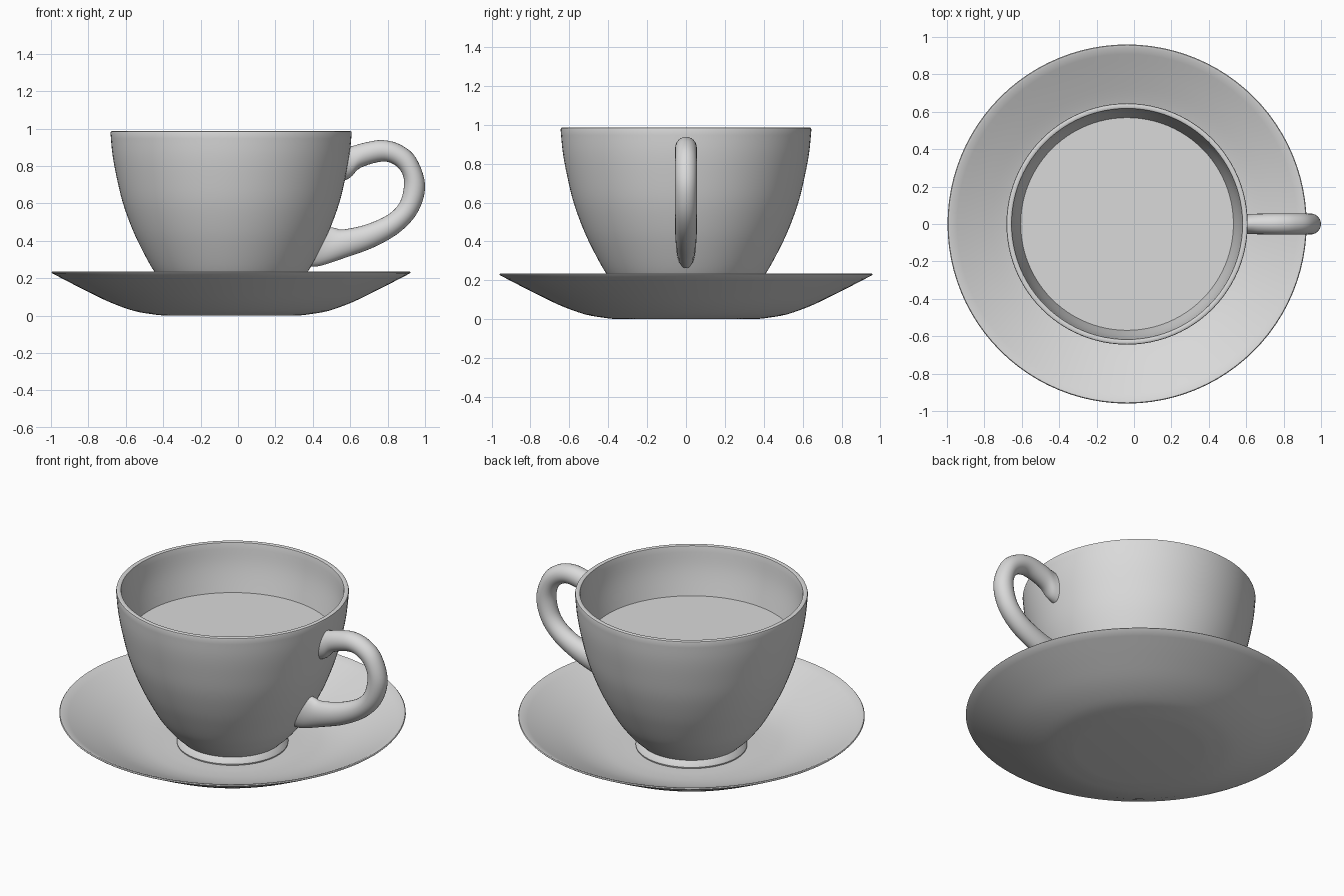
import bpy, bmesh, math
from mathutils import Vector

if "Cube" in bpy.data.objects:
    bpy.data.objects.remove(bpy.data.objects["Cube"])

CX = -0.037   # axis of cup and saucer

mat = bpy.data.materials.new("plain_grey")
mat.diffuse_color = (0.7, 0.7, 0.7, 1)
mat.use_nodes = True
mat.node_tree.nodes["Principled BSDF"].inputs["Base Color"].default_value = mat.diffuse_color


def smooth(pts, n=4):
    """Catmull-Rom curve through points of any dimension."""
    p = [Vector(q) for q in pts]
    p = [p[0] * 2 - p[1]] + p + [p[-1] * 2 - p[-2]]
    out = []
    for i in range(1, len(p) - 2):
        a, b, c, d = p[i - 1:i + 3]
        for k in range(n):
            t = k / n
            out.append(0.5 * (2 * b + (c - a) * t + (2 * a - 5 * b + 4 * c - d) * t * t
                              + (3 * b - a - 3 * c + d) * t ** 3))
    return out + [p[-2]]


def finish(name, bm):
    bmesh.ops.remove_doubles(bm, verts=bm.verts, dist=1e-5)
    bmesh.ops.recalc_face_normals(bm, faces=bm.faces)
    me = bpy.data.meshes.new(name)
    bm.to_mesh(me)
    bm.free()
    me.materials.append(mat)
    me.shade_smooth()
    me.set_sharp_from_angle(angle=math.radians(42))
    ob = bpy.data.objects.new(name, me)
    bpy.context.collection.objects.link(ob)
    return ob


def skin(bm, rings):
    """Join consecutive closed rings of vertices with quads."""
    for r, s in zip(rings, rings[1:]):
        for j in range(len(r)):
            k = (j + 1) % len(r)
            bm.faces.new((r[j], r[k], s[k], s[j]))


def lathe(name, profile, seg=96):
    bm = bmesh.new()
    rings = []
    for r, z in profile:
        r = max(r, 0.002)
        rings.append([bm.verts.new((CX + r * math.cos(2 * math.pi * j / seg),
                                    r * math.sin(2 * math.pi * j / seg), z))
                      for j in range(seg)])
    skin(bm, rings)
    bm.faces.new(rings[0])
    bm.faces.new(rings[-1])
    return finish(name, bm)


# Saucer: underside, thin rim, dished top
under = smooth([(0.36, 0.0), (0.42, 0.007), (0.52, 0.025), (0.65, 0.072),
                (0.80, 0.145), (0.957, 0.226)])
top = smooth([(0.945, 0.234), (0.80, 0.165), (0.65, 0.10), (0.53, 0.066),
              (0.42, 0.054), (0.32, 0.052)])
lathe("saucer", [(0, 0)] + under + [(0.96, 0.230), (0.956, 0.235)] + top + [(0, 0.052)])

# Cup: foot, outer wall, rounded lip, inner wall
outer = smooth([(0.285, 0.092), (0.335, 0.14), (0.375, 0.187), (0.42, 0.25), (0.475, 0.35),
                (0.527, 0.46), (0.578, 0.60), (0.612, 0.74), (0.634, 0.86), (0.645, 0.975)])
inner = smooth([(0.616, 0.975), (0.603, 0.86), (0.578, 0.74), (0.542, 0.60), (0.49, 0.46),
                (0.435, 0.35), (0.36, 0.23), (0.25, 0.14), (0.0, 0.12)])
foot = [(0, 0.05), (0.307, 0.05), (0.309, 0.06), (0.30, 0.075)]
lip = [(0.643, 0.983), (0.637, 0.986), (0.624, 0.986), (0.618, 0.983)]
lathe("cup", foot + outer + lip + inner)

# Drink surface
lathe("drink", [(0, 0.69), (0.568, 0.69), (0.572, 0.70), (0, 0.70)])

# Handle: each station is outer x,z / inner x,z / half width in y
stations = [
    (0.585, 0.90, 0.555, 0.715, 0.058), (0.625, 0.91, 0.603, 0.74, 0.054),
    (0.68, 0.925, 0.655, 0.79, 0.055), (0.77, 0.938, 0.765, 0.823, 0.056),
    (0.865, 0.915, 0.83, 0.81, 0.056), (0.95, 0.845, 0.875, 0.765, 0.056),
    (1.0, 0.70, 0.888, 0.70, 0.056), (0.965, 0.56, 0.865, 0.605, 0.056),
    (0.87, 0.45, 0.80, 0.538, 0.056), (0.73, 0.367, 0.68, 0.485, 0.055),
    (0.57, 0.308, 0.56, 0.46, 0.052), (0.44, 0.266, 0.52, 0.468, 0.048),
    (0.375, 0.262, 0.475, 0.475, 0.05)]
bm = bmesh.new()
rings = []
for ox, oz, ix, iz, w in smooth(stations, 5):
    ring = []
    for j in range(24):
        a = 2 * math.pi * j / 24
        t = 0.5 + 0.5 * math.cos(a)
        ring.append(bm.verts.new((ix + (ox - ix) * t, w * math.sin(a), iz + (oz - iz) * t)))
    rings.append(ring)
skin(bm, rings)
bm.faces.new(rings[0])
bm.faces.new(rings[-1])
finish("handle", bm)
